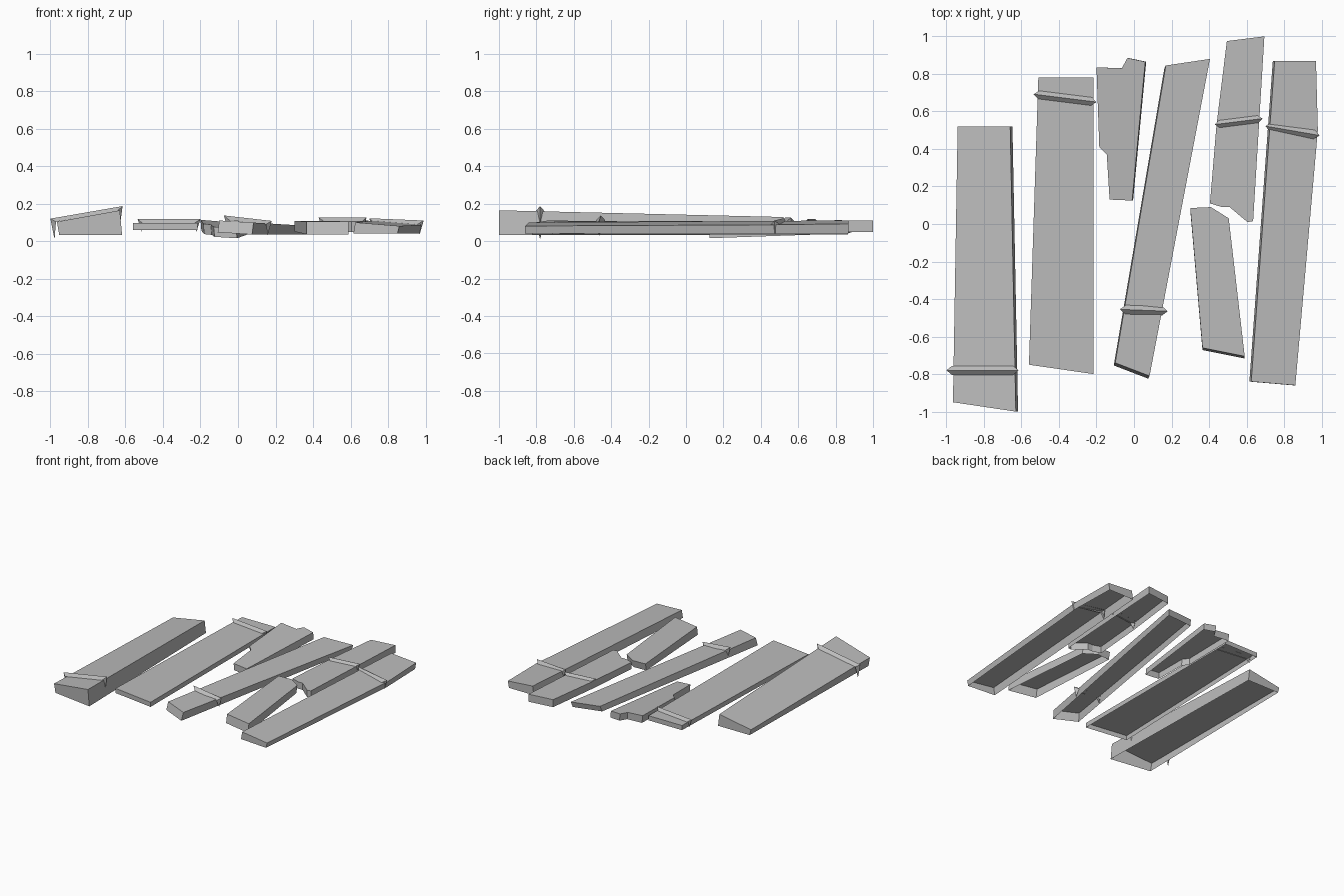
import bpy, bmesh
from mathutils import Vector

cube = bpy.data.objects.get("Cube")
if cube:
    bpy.data.objects.remove(cube, do_unlink=True)

grey = bpy.data.materials.new("weathered grey")
grey.use_nodes = True
tone = (0.5, 0.5, 0.5, 1)
grey.diffuse_color = tone
grey.node_tree.nodes["Principled BSDF"].inputs["Base Color"].default_value = tone


def finish(bm, name):
    bmesh.ops.recalc_face_normals(bm, faces=bm.faces)
    mesh = bpy.data.meshes.new(name)
    bm.to_mesh(mesh)
    bm.free()
    mesh.materials.append(grey)
    obj = bpy.data.objects.new(name, mesh)
    bpy.context.collection.objects.link(obj)


def plane_height(plane, x, y):
    """Plane is height at the origin, slope along x, slope along y."""
    return plane[0] + plane[1] * x + plane[2] * y


def plank(name, outline, top, bottom, shift=(0, 0)):
    """Board with a tilted top and side walls, open underneath."""
    bm = bmesh.new()
    upper = [bm.verts.new((x, y, plane_height(top, x, y))) for x, y in outline]
    lower = [bm.verts.new((x + shift[0], y + shift[1], plane_height(bottom, x, y)))
             for x, y in outline]
    bm.faces.new(upper)
    n = len(outline)
    for i in range(n):
        j = (i + 1) % n
        bm.faces.new((upper[i], lower[i], lower[j], upper[j]))
    finish(bm, name)


def strap(name, a, b, tips, width=0.024, rise=0.022, inset=0.03):
    """Ridged band over a board, with pointed ends folded down its sides."""
    a, b = Vector(a), Vector(b)
    run = (b - a).normalized()
    side = Vector((-run.y, run.x, 0)).normalized() * width
    drop = Vector((0, 0, rise))
    bm = bmesh.new()
    ends = []
    for end, inward, tip_z in ((a, run, tips[0]), (b, -run, tips[1])):
        base = end + inward * inset - drop
        tip = end + inward * inset * 0.75
        tip.z = tip_z
        ends.append([bm.verts.new(p) for p in (base + side, end, base - side, tip)])
    (l1, lr, l2, lt), (r1, rr, r2, rt) = ends
    for face in ((l1, lr, rr, r1), (lr, l2, r2, rr), (l1, lt, lr),
                 (lr, lt, l2), (r1, rr, rt), (rr, r2, rt)):
        bm.faces.new(face)
    finish(bm, name)


# Boards, from the right to the left of the set
plank("thick_plank",
      [(-.94, .52), (-.66, .52), (-.63, -1), (-.965, -.95)],
      (.258, .18, -.02), (.033, 0, 0), (.012, 0))
plank("wide_plank",
      [(-.51, .78), (-.215, .78), (-.215, -.8), (-.56, -.75)],
      (.097, 0, 0), (.06, 0, 0))
plank("broken_back_plank",
      [(-.2, .835), (-.065, .83), (-.035, .885), (.06, .865), (-.01, .125),
       (-.13, .13), (-.145, .37), (-.185, .41)],
      (.06, -.08, .045), (.01, -.06, .04), (.005, 0))
plank("slanted_plank",
      [(.17, .845), (.405, .88), (.083, -.81), (-.1, -.74)],
      (.104, -.06, 0), (.05, -.06, .012), (-.008, -.014))
plank("broken_front_plank",
      [(.3, .085), (.41, .09), (.45, .065), (.505, .03), (.59, -.705), (.365, -.66)],
      (.108, 0, .006), (.05, 0, .02), (0, -.012))
plank("broken_long_plank",
      [(.495, .975), (.695, 1), (.635, .015), (.605, .01), (.51, .09),
       (.47, .09), (.405, .11), (.44, .53)],
      (.104, 0, .006), (.05, 0, 0))
plank("outer_plank",
      [(.75, .87), (.97, .87), (.98, .5), (.86, -.86), (.625, -.84)],
      (.16, -.08, .012), (.04, 0, 0), (-.01, 0))

# Bands
strap("thick_plank_strap", (-1, -.78, .12), (-.615, -.78, .187), (.01, .03))
strap("wide_plank_strap", (-.535, .692, .117), (-.2, .65, .117), (.05, .05))
strap("slanted_plank_strap", (-.075, -.455, .137), (.18, -.465, .108), (.05, .03))
strap("long_plank_strap", (.43, .53, .125), (.685, .562, .125), (.05, .05))
strap("outer_plank_strap", (.7, .522, .122), (.99, .472, .11), (.04, .035))
